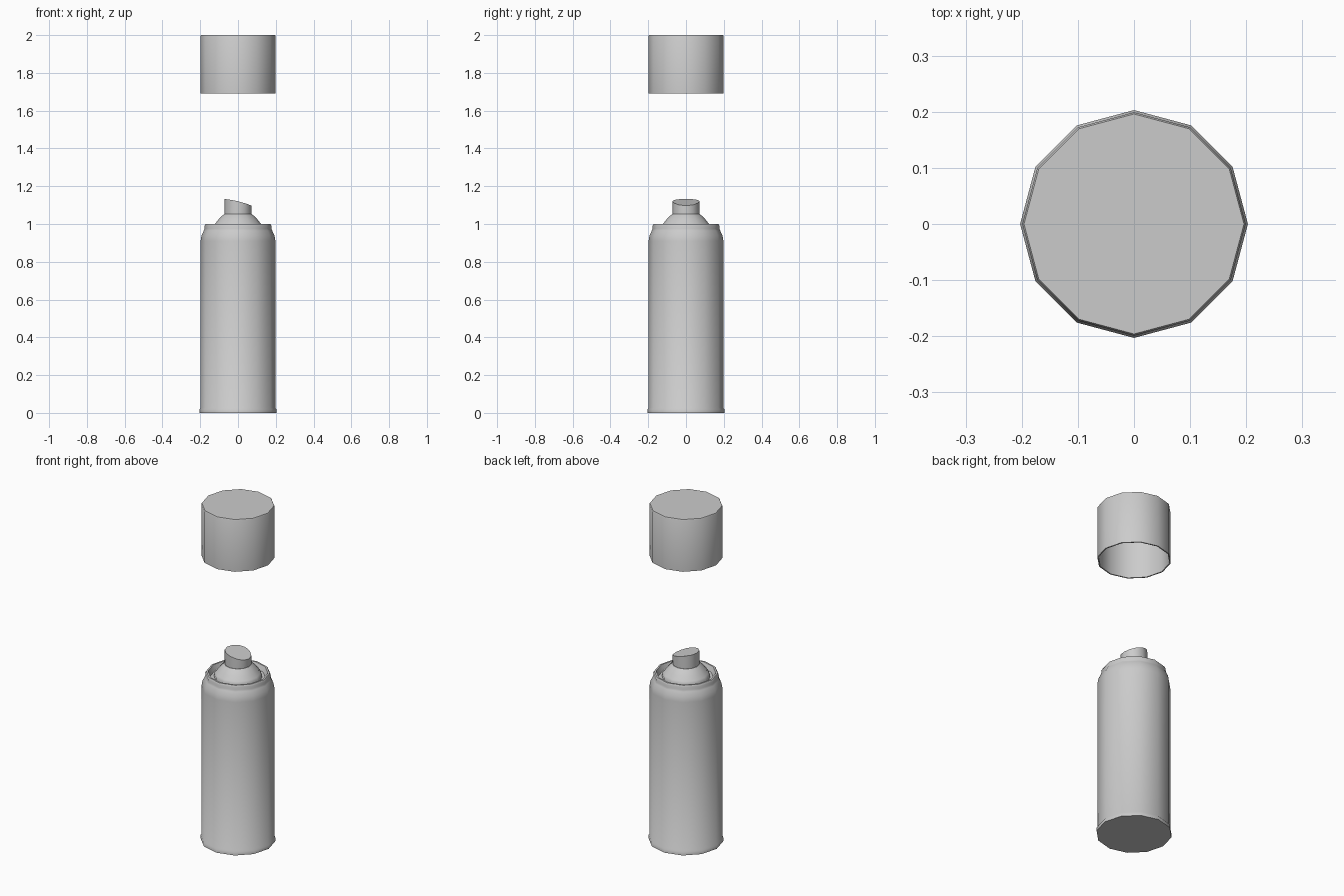
import bpy
import bmesh
from math import cos, sin, pi, radians

cube = bpy.data.objects.get("Cube")
if cube:
    bpy.data.objects.remove(cube, do_unlink=True)

SIDES = 12

grey = bpy.data.materials.new("light_grey")
grey.use_nodes = True
grey.diffuse_color = (0.6, 0.6, 0.6, 1)
grey.node_tree.nodes["Principled BSDF"].inputs["Base Color"].default_value = (0.6, 0.6, 0.6, 1)


def lathe(name, profile, reshape=None, angle=40):
    """Spin (radius, height) points around z; both open ends are closed with a face."""
    bm = bmesh.new()
    rings = []
    for r, z in profile:
        rings.append([bm.verts.new((r * cos(2 * pi * i / SIDES), r * sin(2 * pi * i / SIDES), z))
                      for i in range(SIDES)])
    for low, high in zip(rings, rings[1:]):
        for i in range(SIDES):
            j = (i + 1) % SIDES
            bm.faces.new((low[i], low[j], high[j], high[i]))
    bm.faces.new(rings[0][::-1])
    bm.faces.new(rings[-1])
    if reshape:
        reshape(rings)
    bmesh.ops.recalc_face_normals(bm, faces=bm.faces)
    mesh = bpy.data.meshes.new(name)
    bm.to_mesh(mesh)
    bm.free()
    mesh.materials.append(grey)
    obj = bpy.data.objects.new(name, mesh)
    bpy.context.collection.objects.link(obj)
    bpy.ops.object.select_all(action='DESELECT')
    obj.select_set(True)
    bpy.context.view_layer.objects.active = obj
    bpy.ops.object.shade_smooth_by_angle(angle=radians(angle))
    return obj


# Can body: bottom lip, wall, rounded shoulder, rolled rim and sunken top
lathe("can_body", [
    (0.203, 0), (0.203, 0.02), (0.198, 0.026), (0.198, 0.91), (0.193, 0.94),
    (0.181, 0.965), (0.176, 0.975), (0.178, 0.99), (0.172, 1.0), (0.162, 1.0),
    (0.156, 0.985), (0.15, 0.97)])

# Domed valve cup rising from the sunken top
lathe("valve_cup", [
    (0.13, 0.965), (0.13, 0.99), (0.122, 1.0), (0.105, 1.022), (0.088, 1.04), (0.074, 1.052)])


def slope_top(rings):
    # The top falls away in a gentle curve towards +x
    for v in rings[-1]:
        t = (v.co.x + 0.072) / 0.144
        v.co.z -= 0.012 * t + 0.023 * t * t


# Spray nozzle with a sloping top
lathe("spray_nozzle", [(0.072, 1.045), (0.072, 1.132)], slope_top)

# Hollow cap floating above the can
lathe("cap", [
    (0.192, 1.988), (0.192, 1.69), (0.199, 1.69), (0.199, 1.994), (0.196, 2.0)])
